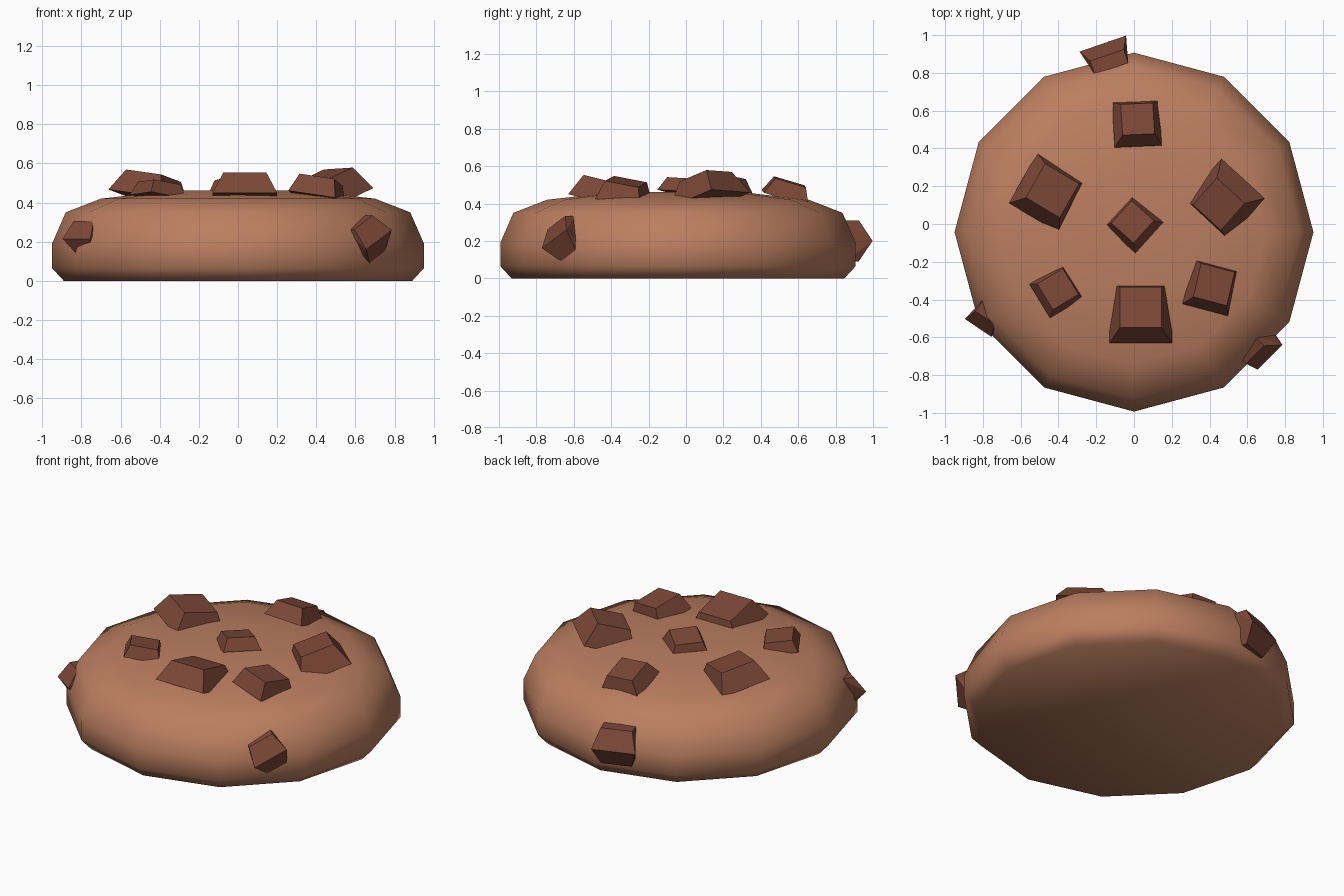
import bpy, bmesh, math
from mathutils import Vector, Matrix

if "Cube" in bpy.data.objects:
    bpy.data.objects.remove(bpy.data.objects["Cube"])


def material(name, rgb):
    m = bpy.data.materials.new(name)
    m.diffuse_color = (*rgb, 1)
    m.use_nodes = True
    m.node_tree.nodes["Principled BSDF"].inputs["Base Color"].default_value = m.diffuse_color
    return m


DOUGH = material("baked_dough", (0.50, 0.21, 0.117))
CHOC = material("chocolate", (0.20, 0.064, 0.038))


def finish(bm, name, mat, smooth=False):
    bmesh.ops.recalc_face_normals(bm, faces=bm.faces[:])
    for f in bm.faces:
        f.smooth = smooth
    me = bpy.data.meshes.new(name)
    bm.to_mesh(me)
    bm.free()
    me.materials.append(mat)
    ob = bpy.data.objects.new(name, me)
    bpy.context.collection.objects.link(ob)


def hull(points, name):
    bm = bmesh.new()
    for p in points:
        bm.verts.new(p)
    bmesh.ops.convex_hull(bm, input=bm.verts[:])
    bmesh.ops.dissolve_limit(bm, angle_limit=0.02, verts=bm.verts[:], edges=bm.edges[:])
    finish(bm, name, CHOC)


# Cookie body: 12-sided lathe of (radius, height)
profile = [(0.89, 0), (0.95, 0.065), (0.95, 0.19), (0.88, 0.35), (0.70, 0.42), (0.33, 0.462)]
CY, N = -0.043, 12
bm = bmesh.new()
rings = [[bm.verts.new((r * math.cos(math.tau * i / N), CY + r * math.sin(math.tau * i / N), z))
          for i in range(N)] for r, z in profile]
for a, b in zip(rings, rings[1:]):
    for i in range(N):
        j = (i + 1) % N
        bm.faces.new((a[i], a[j], b[j], b[i]))
bm.faces.new(rings[0][::-1])
bm.faces.new(rings[-1])
finish(bm, "cookie_body", DOUGH, True)


# Top chunks: tilted square frustums
def top_chunk(name, c, lean, spin, base, top, h):
    n = Vector((*lean, 1)).normalized()
    rot = Vector((0, 0, 1)).rotation_difference(n).to_matrix() @ Matrix.Rotation(math.radians(spin), 3, 'Z')
    pts = [Vector(c) + rot @ Vector((sx * s / 2, sy * s / 2, z))
           for s, z in ((base, 0), (top, h)) for sx in (-1, 1) for sy in (-1, 1)]
    hull(pts, name)


top_chunk("chunk_back", (0.015, 0.53, 0.43), (0.05, 0.3), 3, 0.25, 0.17, 0.09)
top_chunk("chunk_middle", (0, 0, 0.45), (-0.1, 0.15), 48, 0.22, 0.16, 0.075)
top_chunk("chunk_left", (-0.455, 0.165, 0.42), (0.2, 0.1), -30, 0.31, 0.21, 0.12)
top_chunk("chunk_right", (0.48, 0.13, 0.42), (-0.25, -0.2), 48, 0.31, 0.2, 0.13)
top_chunk("chunk_front", (0.035, -0.47, 0.41), (0, 0.25), 0, 0.33, 0.22, 0.12)
top_chunk("chunk_front_left", (-0.41, -0.355, 0.43), (0.1, 0.15), 31, 0.21, 0.16, 0.07)
top_chunk("chunk_front_right", (0.405, -0.335, 0.42), (0.19, 0.15), -14, 0.25, 0.185, 0.1)


# Rim chunks: wide outer ridge, narrower upper and lower edges, sunk into the body
def rim_chunk(name, ridge, yaw, roll, half_w, up, down, low_w):
    rot = Matrix.Rotation(math.radians(yaw), 3, 'Z') @ Matrix.Rotation(math.radians(roll), 3, 'X')
    pts = []
    for x, w, z in ((0, half_w, 0), (-0.065, half_w * 0.72, up), (-0.14, half_w * 0.72, up),
                    (-0.065, low_w, -down), (-0.14, low_w, -down)):
        for s in (-1, 1):
            pts.append(Vector(ridge) + rot @ Vector((x, s * w, z)))
    hull(pts, name)


rim_chunk("rim_chunk_back", (-0.165, 0.955, 0.2), 109, 0, 0.13, 0.11, 0.11, 0.09)
rim_chunk("rim_chunk_left", (-0.825, -0.55, 0.215), 236, 0, 0.085, 0.09, 0.10, 0.02)
rim_chunk("rim_chunk_right", (0.72, -0.705, 0.21), 315, 28, 0.105, 0.10, 0.11, 0.06)
